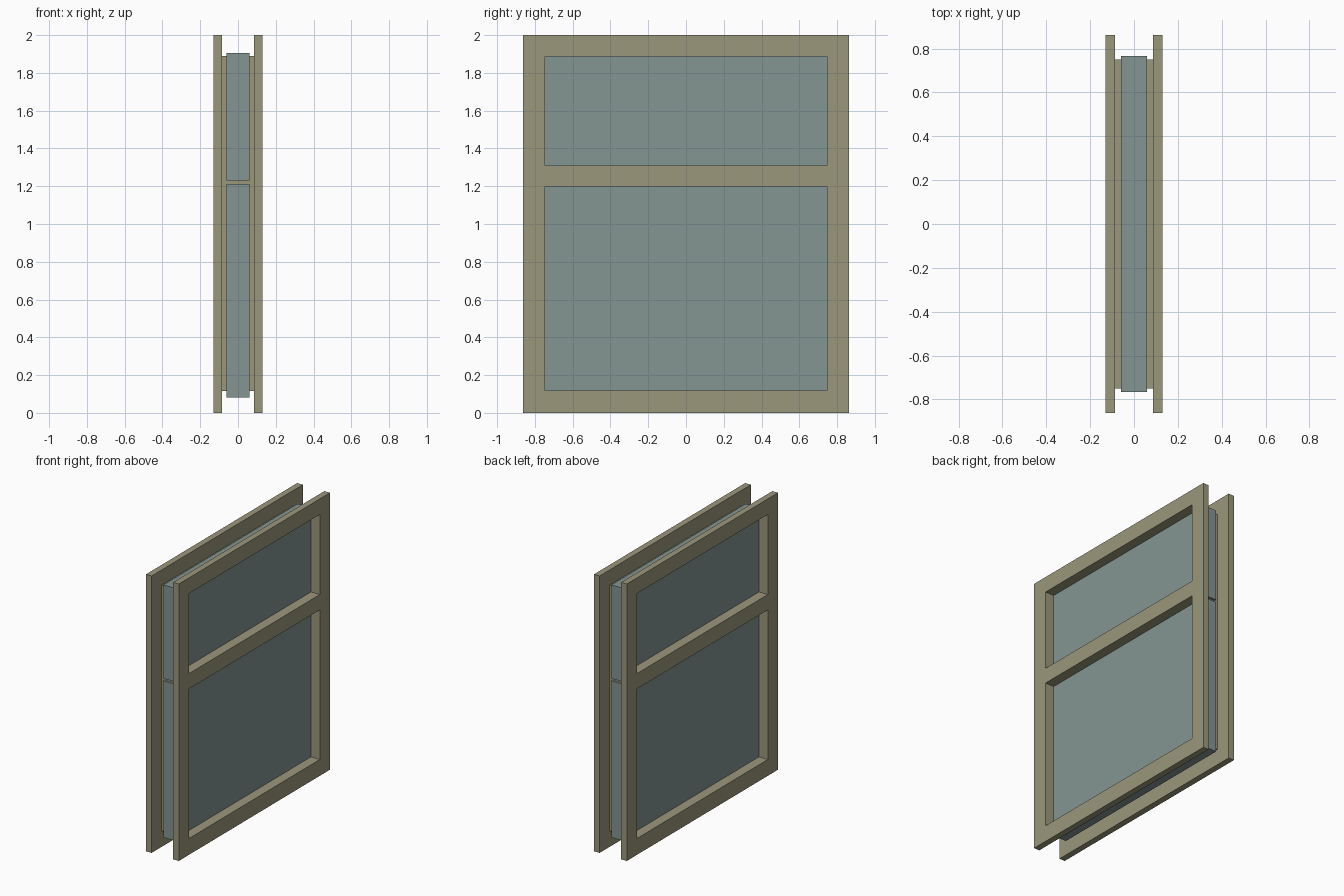
import bpy, bmesh, math

if "Cube" in bpy.data.objects:
    bpy.data.objects.remove(bpy.data.objects["Cube"])


def material(name, rgb):
    m = bpy.data.materials.new(name)
    m.diffuse_color = (*rgb, 1)
    m.use_nodes = True
    m.node_tree.nodes["Principled BSDF"].inputs["Base Color"].default_value = m.diffuse_color
    return m


def finish(name, bm, mat):
    me = bpy.data.meshes.new(name)
    bm.to_mesh(me)
    bm.free()
    me.materials.append(mat)
    ob = bpy.data.objects.new(name, me)
    bpy.context.collection.objects.link(ob)
    return ob


def box(name, lo, hi, mat):
    bm = bmesh.new()
    bmesh.ops.create_cube(bm, size=1)
    for v in bm.verts:
        v.co = [(a + b) / 2 + c * (b - a) for a, b, c in zip(lo, hi, v.co)]
    return finish(name, bm, mat)


olive = material("frame_paint", (0.33, 0.31, 0.20))
blue = material("glass_tint", (0.23, 0.30, 0.29))

# Frame laid out on a grid: two face plates joined by a thin reveal lining
grid = ([-0.131, -0.086, 0.086, 0.131],
        [-0.863, -0.75, -0.747, 0.747, 0.75, 0.863],
        [0, 0.115, 0.118, 1.198, 1.309, 1.887, 1.89, 2])


def solid(c):
    i, j, k = c
    if not (0 <= i <= 2 and 0 <= j <= 4 and 0 <= k <= 6):
        return False
    if j == 2 and k in (2, 4):                      # the two openings
        return False
    return i != 1 or (1 <= j <= 3 and 1 <= k <= 5)  # recessed outer channel


bm = bmesh.new()
for i in range(3):
    for j in range(5):
        for k in range(7):
            if not solid((i, j, k)):
                continue
            for ax in range(3):
                for d in (0, 1):
                    nb = [i, j, k]
                    nb[ax] += 2 * d - 1
                    if solid(nb):
                        continue
                    quad = []
                    for s, t in ((0, 0), (1, 0), (1, 1), (0, 1)):
                        p = [i, j, k]
                        p[ax] += d
                        p[(ax + 1) % 3] += s
                        p[(ax + 2) % 3] += t
                        quad.append(bm.verts.new([grid[a][p[a]] for a in range(3)]))
                    bm.faces.new(quad if d else quad[::-1])
bmesh.ops.remove_doubles(bm, verts=bm.verts, dist=1e-4)
bmesh.ops.dissolve_limit(bm, angle_limit=math.radians(1),
                         verts=bm.verts, edges=bm.edges)
finish("window_frame", bm, olive)

# Glazing blocks, slightly larger than the openings
for name, z0, z1 in (("lower_glass", 0.082, 1.212), ("upper_glass", 1.23, 1.906)):
    box(name, (-0.06, -0.766, z0), (0.06, 0.766, z1), blue)
